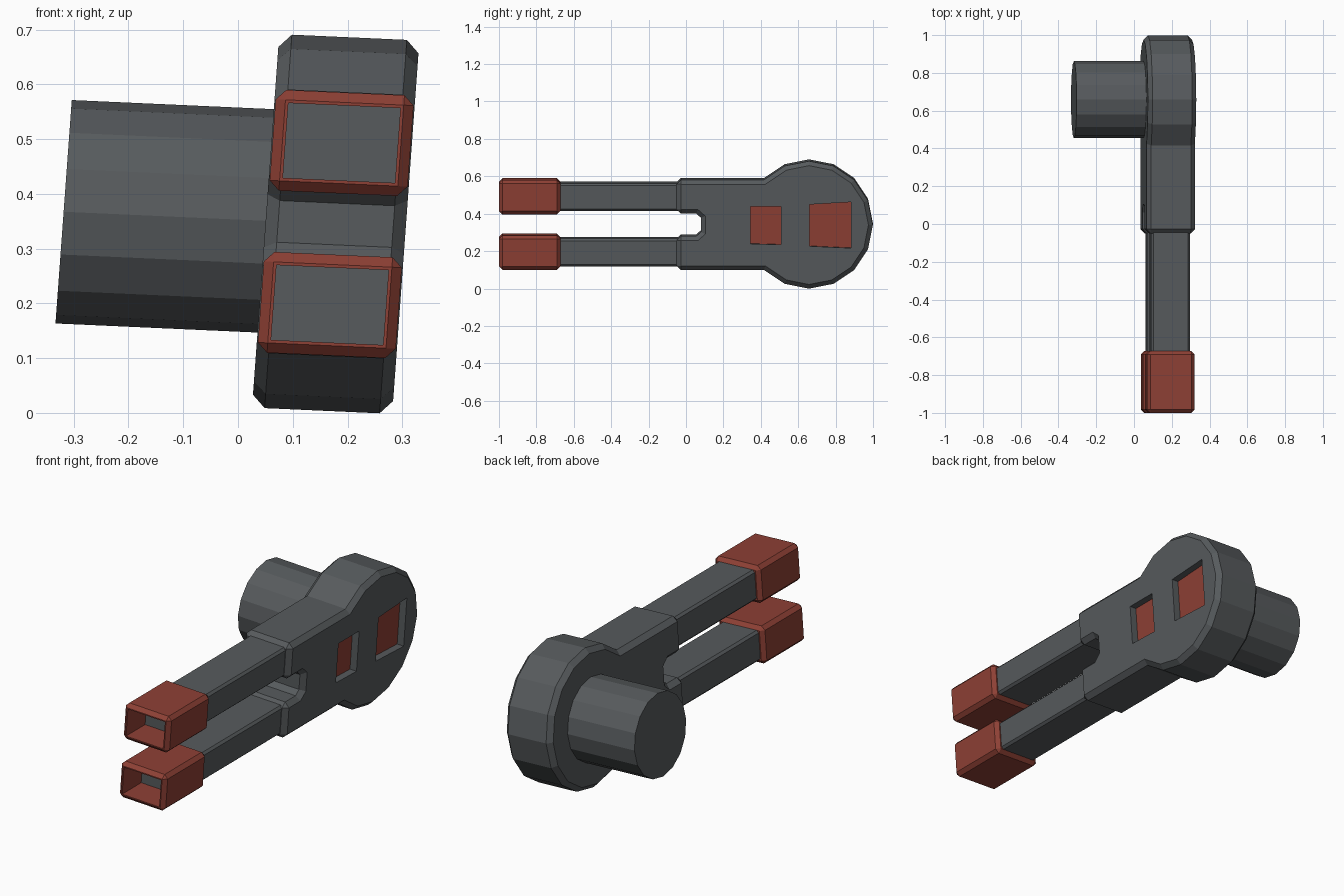
import bpy, bmesh, math
from mathutils import Matrix, Vector

if "Cube" in bpy.data.objects:
    bpy.data.objects.remove(bpy.data.objects["Cube"])

CX, CZ = 0.1785, 0.345      # middle of the body
HALF = 0.128                # half thickness of the body
HEAD_Y, HEAD_R = 0.658, 0.341
ARM_OFFSET = 0.148

# The whole part leans slightly to one side
LEAN = Matrix(((1, 0, 0.073, CX), (0, 1, 0, 0), (-0.045, 0, 1, CZ), (0, 0, 0, 1)))


def material(name, rgb):
    m = bpy.data.materials.new(name)
    m.use_nodes = True
    m.diffuse_color = (*rgb, 1)
    m.node_tree.nodes["Principled BSDF"].inputs["Base Color"].default_value = (*rgb, 1)
    return m


GREY = material("dark grey", (0.095, 0.104, 0.11))
RED = material("brick red", (0.27, 0.051, 0.035))


def finish(name, bm, *mats):
    bmesh.ops.recalc_face_normals(bm, faces=bm.faces)
    bm.transform(LEAN)
    me = bpy.data.meshes.new(name)
    bm.to_mesh(me)
    bm.free()
    for m in mats:
        me.materials.append(m)
    ob = bpy.data.objects.new(name, me)
    bpy.context.collection.objects.link(ob)
    return ob


def chamfer(bm, width, min_angle=60):
    edges = [e for e in bm.edges if e.calc_face_angle(0) > math.radians(min_angle)]
    bmesh.ops.bevel(bm, geom=edges, offset=width, segments=1, affect='EDGES', profile=0.5)


def prism(profile, x0, x1):
    """Extrude a (y, z) outline along x."""
    bm = bmesh.new()
    face = bm.faces.new([bm.verts.new((x0, y, z)) for y, z in profile])
    ext = bmesh.ops.extrude_face_region(bm, geom=[face])
    verts = [v for v in ext["geom"] if isinstance(v, bmesh.types.BMVert)]
    bmesh.ops.translate(bm, verts=verts, vec=(x1 - x0, 0, 0))
    bmesh.ops.recalc_face_normals(bm, faces=bm.faces)
    return bm


def block(hx, y0, y1, z, hz):
    return prism([(y0, z - hz), (y1, z - hz), (y1, z + hz), (y0, z + hz)], -hx, hx)


def circle(radius, steps):
    return [(HEAD_Y + radius * math.cos(k * math.pi / 8),
             radius * math.sin(k * math.pi / 8)) for k in steps]


# Body: round head running into a bar with a notched front
bar_z = HEAD_R * math.sin(math.pi / 4)
upper = [(-0.05, bar_z), (-0.05, 0.06), (0.055, 0.06), (0.08, 0.038)]
lower = [(y, -z) for y, z in reversed(upper)]
body_bm = prism(circle(HEAD_R, range(-6, 7)) + upper + lower, -HALF, HALF)
chamfer(body_bm, 0.023)
body = finish("body", body_bm, GREY)

# Recessed windows with red floors on the left side
windows = {
    "front_window": [(0.345, -0.1), (0.508, -0.105), (0.508, 0.1), (0.345, 0.1)],
    "rear_window": [(0.66, -0.113), (0.882, -0.123), (0.882, 0.123), (0.66, 0.11)],
}
DEPTH = 0.04
for name, outline in windows.items():
    cutter = finish(name + "_cutter", prism(outline, HALF - DEPTH, HALF + 0.1), GREY)
    cutter.hide_render = True
    mod = body.modifiers.new(name, 'BOOLEAN')
    mod.object, mod.operation, mod.solver = cutter, 'DIFFERENCE', 'EXACT'
    bpy.context.view_layer.objects.active = body
    bpy.ops.object.modifier_apply(modifier=mod.name)
    bpy.data.objects.remove(cutter)
    finish(name, prism(outline, HALF - DEPTH - 0.004, HALF - DEPTH + 0.004), RED)

# Round peg on the right side of the head
finish("peg", prism(circle(0.204, range(16)), -0.497, -HALF + 0.01), GREY)

# Two arms, each with a hollow end cap
for side, z in (("upper", ARM_OFFSET), ("lower", -ARM_OFFSET)):
    arm = block(0.103, -0.75, 0.0, z, 0.074)
    chamfer(arm, 0.011)
    finish(side + "_arm", arm, GREY)

    cap = block(0.126, -1.0, -0.672, z, 0.092)
    chamfer(cap, 0.018)
    cap.normal_update()
    mouth = min(cap.faces, key=lambda f: f.calc_center_median().y)
    bmesh.ops.inset_region(cap, faces=[mouth], thickness=0.008)
    ext = bmesh.ops.extrude_face_region(cap, geom=[mouth])
    bmesh.ops.delete(cap, geom=[mouth], context='FACES_ONLY') if mouth.is_valid else None
    verts = [v for v in ext["geom"] if isinstance(v, bmesh.types.BMVert)]
    bmesh.ops.translate(cap, verts=verts, vec=Vector((0, 0.15, 0)))
    floor = [f for f in ext["geom"] if isinstance(f, bmesh.types.BMFace)]
    for f in floor:
        f.material_index = 1
    finish(side + "_cap", cap, RED, GREY)
